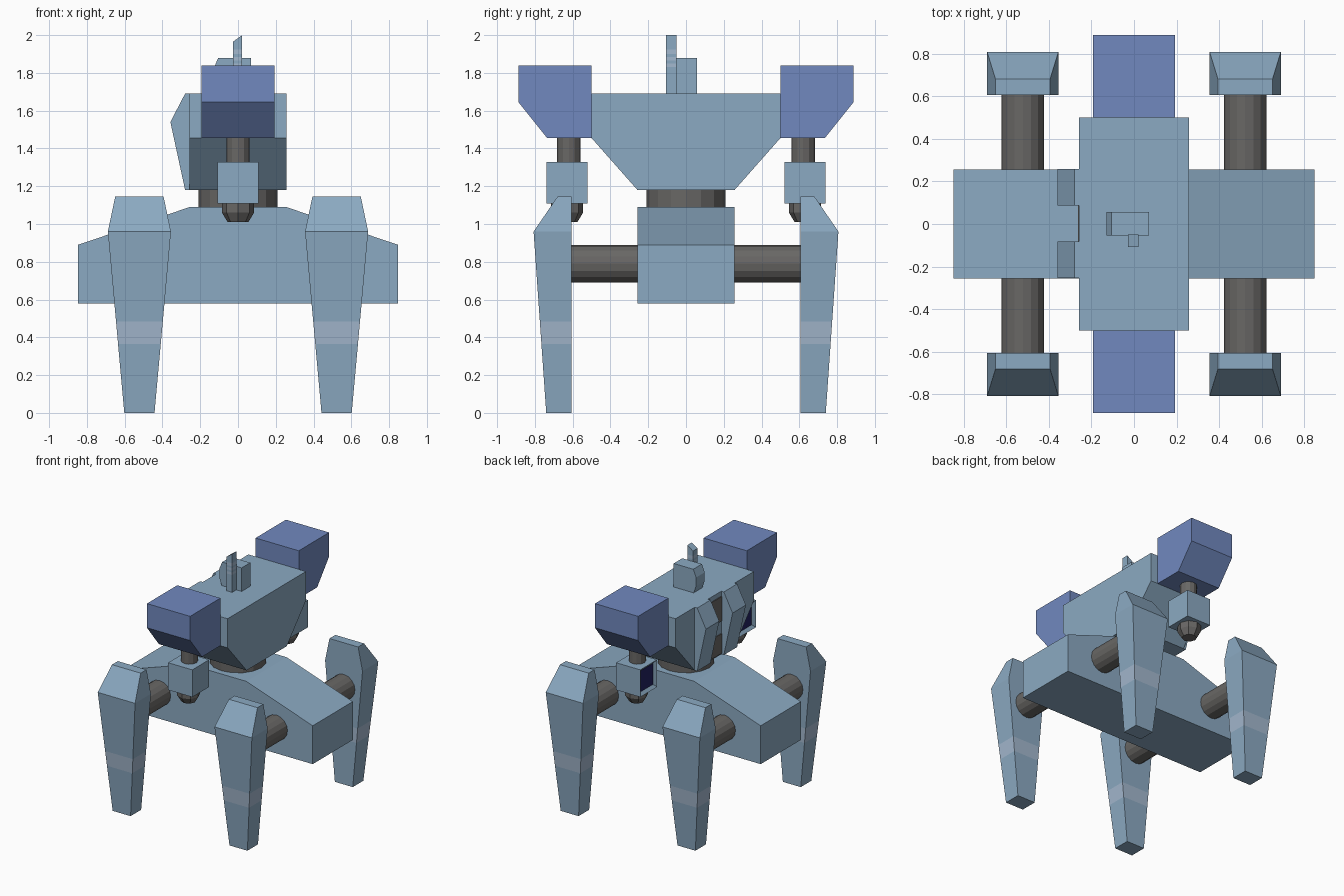
import bpy, bmesh
from math import pi
from mathutils import Matrix, Vector

cube = bpy.data.objects.get("Cube")
if cube:
    bpy.data.objects.remove(cube, do_unlink=True)


def material(name, rgb):
    m = bpy.data.materials.new(name)
    m.use_nodes = True
    color = (*rgb, 1.0)
    m.diffuse_color = color
    m.node_tree.nodes["Principled BSDF"].inputs["Base Color"].default_value = color
    return m


STEEL = material("steel blue", (0.26, 0.40, 0.54))
STRIPE = material("pale stripe", (0.37, 0.48, 0.62))
POD = material("pod blue", (0.165, 0.25, 0.52))
METAL = material("dark metal", (0.14, 0.135, 0.13))
LENS = material("lens navy", (0.015, 0.015, 0.12))


def finish(name, bm, *mats):
    bmesh.ops.recalc_face_normals(bm, faces=bm.faces)
    mesh = bpy.data.meshes.new(name)
    bm.to_mesh(mesh)
    bm.free()
    for m in mats:
        mesh.materials.append(m)
    obj = bpy.data.objects.new(name, mesh)
    bpy.context.collection.objects.link(obj)
    return obj


def prism_mesh(profile, axis, start, end):
    """Profile in (x, z) swept along y, or in (y, z) swept along x."""
    bm = bmesh.new()
    along_y = axis == "y"
    face = bm.faces.new([bm.verts.new((u, start, v) if along_y else (start, u, v))
                         for u, v in profile])
    sweep = bmesh.ops.extrude_face_region(bm, geom=[face])
    moved = [g for g in sweep["geom"] if isinstance(g, bmesh.types.BMVert)]
    shift = Vector((0, end - start, 0) if along_y else (end - start, 0, 0))
    bmesh.ops.translate(bm, verts=moved, vec=shift)
    if not any(f.is_valid and len(f.verts) == len(profile)
               and all(abs((v.co.y if along_y else v.co.x) - start) < 1e-6 for v in f.verts)
               for f in bm.faces):
        bm.faces.new([v for v in bm.verts if v not in moved])
    return bm


def prism(name, profile, axis, start, end, mat):
    return finish(name, prism_mesh(profile, axis, start, end), mat)


def box_mesh(center, size):
    bm = bmesh.new()
    bmesh.ops.create_cube(bm, size=1, matrix=Matrix.Translation(center)
                          @ Matrix.Diagonal((*size, 1)))
    return bm


def cylinder(name, center, r1, r2, depth, sides, mat, rot=None):
    bm = bmesh.new()
    bmesh.ops.create_cone(bm, cap_ends=True, segments=sides, radius1=r1, radius2=r2,
                          depth=depth, matrix=Matrix.Translation(center) @ (rot or Matrix()))
    return finish(name, bm, mat)


def mark_bands(bm, bands):
    """Cut the mesh at band edges and give the bands the second material."""
    for z in [edge for band in bands for edge in band]:
        bmesh.ops.bisect_plane(bm, geom=bm.verts[:] + bm.edges[:] + bm.faces[:],
                               plane_co=(0, 0, z), plane_no=(0, 0, 1))
    for f in bm.faces:
        z = f.calc_center_median().z
        f.material_index = int(any(a < z < b for a, b in bands))


def leg(name, sx, sy):
    bm = bmesh.new()
    rings = []
    # height, half width, outer depth
    for z, w, y in ((0, 0.08, 0.74), (0.96, 0.167, 0.807), (1.145, 0.128, 0.68)):
        rings.append([bm.verts.new((sx * (0.522 + dx), sy * yy, z))
                      for dx, yy in ((-w, 0.605), (w, 0.605), (w, y), (-w, y))])
    for low, high in zip(rings, rings[1:]):
        for i in range(4):
            j = (i + 1) % 4
            bm.faces.new((low[i], low[j], high[j], high[i]))
    bm.faces.new(rings[0])
    bm.faces.new(rings[-1])
    mark_bands(bm, [(0.365, 0.485)])
    finish(name, bm, STEEL, STRIPE)


# Lower hull, axles and legs
prism("lower_hull", [(-0.847, 0.58), (0.847, 0.58), (0.847, 0.89), (0.255, 1.09),
                     (-0.255, 1.09), (-0.847, 0.89)], "y", -0.256, 0.256, STEEL)
for sx, side in ((1, "left"), (-1, "right")):
    cylinder(side + "_axle", (sx * 0.522, 0, 0.79), 0.1, 0.1, 1.22, 16, METAL,
             Matrix.Rotation(pi / 2, 4, "X"))
    for sy, end in ((-1, "front"), (1, "back")):
        leg(f"{end}_{side}_leg", sx, sy)

# Turning neck and upper hull
cylinder("neck", (0, 0, 1.135), 0.21, 0.21, 0.12, 16, METAL)
prism("upper_hull", [(-0.257, 1.18), (0.257, 1.18), (0.5, 1.455), (0.5, 1.69),
                     (-0.5, 1.69), (-0.5, 1.455)], "x", -0.257, 0.257, STEEL)

# Armour fins on one side with dark panels between them
fin = [(-0.25, 1.18), (-0.28, 1.18), (-0.358, 1.54), (-0.28, 1.69), (-0.25, 1.69)]
prism("front_fin", fin, "y", -0.253, -0.083, STEEL)
prism("back_fin", fin, "y", 0.087, 0.257, STEEL)
for name, z, h in (("upper_vent", 1.55, 0.2), ("lower_vent", 1.27, 0.16)):
    finish(name, box_mesh((-0.259, 0.002, z), (0.008, 0.168, h)), METAL)

# Weapon pods with hanging sensors at both ends
for s, end in ((-1, "front"), (1, "back")):
    pod = [(0.5, 1.455), (0.735, 1.455), (0.887, 1.645), (0.887, 1.84), (0.5, 1.84)]
    prism(end + "_pod", [(s * y, z) for y, z in pod], "x", -0.193, 0.193, POD)
    cylinder(end + "_sensor_post", (0, s * 0.62, 1.39), 0.062, 0.062, 0.14, 12, METAL)
    bm = box_mesh((0, s * 0.63, 1.218), (0.216, 0.216, 0.22))
    window = [f for f in bm.faces if f.calc_center_median().x < -0.1]
    bmesh.ops.inset_region(bm, faces=window, thickness=0.035)
    bmesh.ops.translate(bm, verts=window[0].verts[:], vec=(0.02, 0, 0))
    window[0].material_index = 1
    finish(end + "_sensor_box", bm, STEEL, LENS)
    cylinder(end + "_sensor_base", (0, s * 0.63, 1.085), 0.085, 0.085, 0.05, 8, METAL)
    cylinder(end + "_sensor_tip", (0, s * 0.63, 1.035), 0.055, 0.085, 0.05, 8, METAL)

# Roof housing and antenna blade
prism("roof_housing", [(0.07, 1.68), (0.07, 1.88), (-0.105, 1.88), (-0.13, 1.82),
                       (-0.13, 1.75), (-0.105, 1.68)], "y", -0.053, 0.057, STEEL)
bm = prism_mesh([(-0.027, 1.68), (0.022, 1.68), (0.022, 2.0), (-0.027, 1.965)],
                "y", -0.107, -0.05)
mark_bands(bm, [(1.83, 1.85), (1.865, 1.885), (1.9, 1.925)])
finish("antenna_blade", bm, STEEL, STRIPE)
